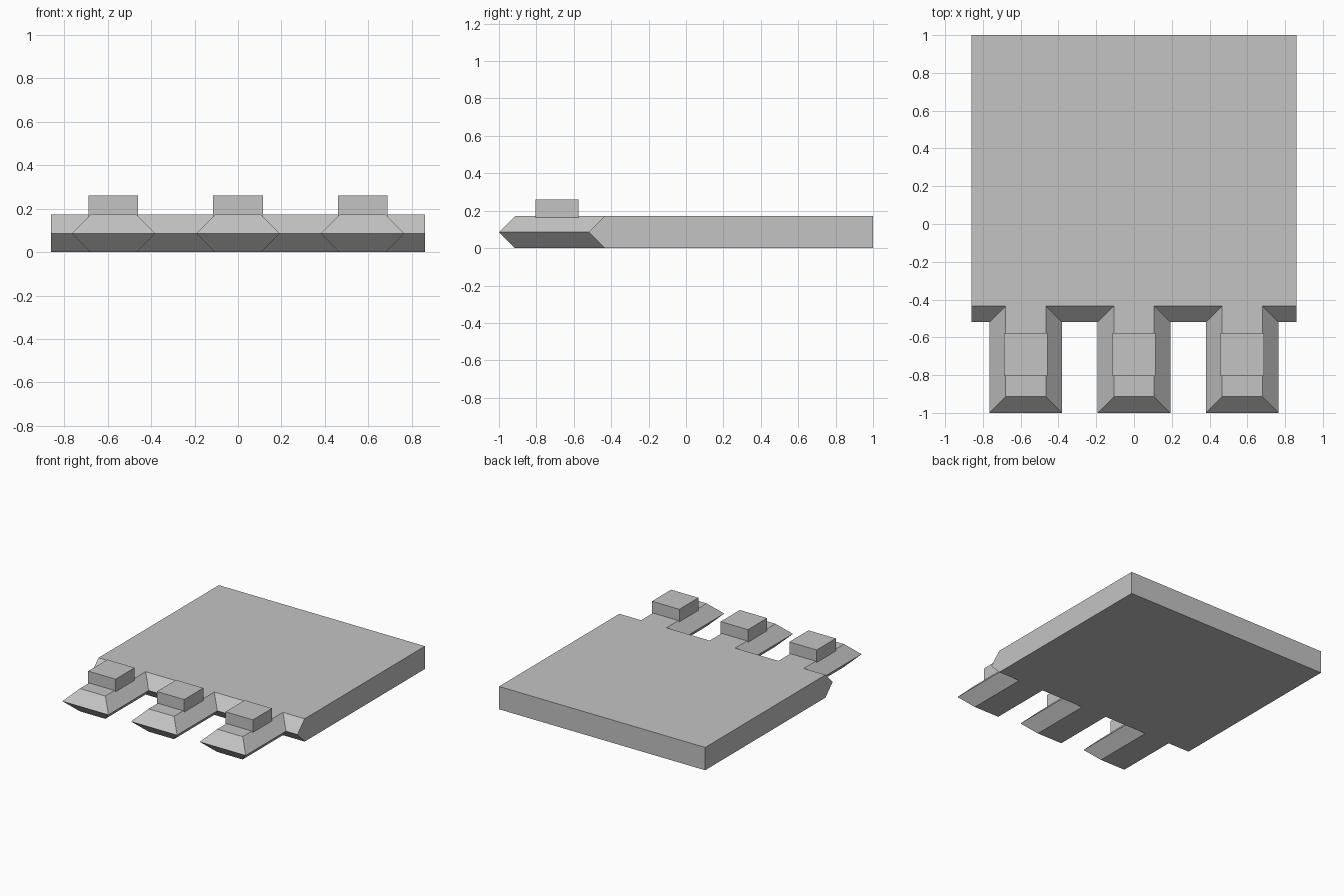
import bpy, bmesh

if "Cube" in bpy.data.objects:
    bpy.data.objects.remove(bpy.data.objects["Cube"])

CENTRES = (-0.573, 0.0, 0.573)

grey = bpy.data.materials.new("plain grey")
grey.diffuse_color = (0.55, 0.55, 0.55, 1)
grey.use_nodes = True
grey.node_tree.nodes["Principled BSDF"].inputs["Base Color"].default_value = grey.diffuse_color


def finish(bm, name):
    bmesh.ops.recalc_face_normals(bm, faces=bm.faces)
    mesh = bpy.data.meshes.new(name)
    bm.to_mesh(mesh)
    bm.free()
    mesh.materials.append(grey)
    ob = bpy.data.objects.new(name, mesh)
    bpy.context.collection.objects.link(ob)
    return ob


def outline(inset):
    """Plate outline with three front prongs, pulled in by inset."""
    half, edge, tip = 0.192 - inset, -0.52 + inset, -1 + inset
    pts = [(-0.86, 1), (-0.86, edge)]
    for c in CENTRES:
        pts += [(c - half, edge), (c - half, tip), (c + half, tip), (c + half, edge)]
    return pts + [(0.86, edge), (0.86, 1)]


# Pronged plate: three stacked outlines, widest at mid height
bm = bmesh.new()
rings = [[bm.verts.new((x, y, z)) for x, y in outline(inset)]
         for z, inset in ((0, 0.086), (0.086, 0), (0.172, 0.086))]
n = len(rings[0])
for low, high in zip(rings, rings[1:]):
    for i in range(n):
        j = (i + 1) % n
        bm.faces.new((low[i], low[j], high[j], high[i]))
bm.faces.new(rings[0][::-1])
bm.faces.new(rings[-1])
finish(bm, "pronged_plate")

# Raised block on each prong
for k, c in enumerate(CENTRES):
    bm = bmesh.new()
    bmesh.ops.create_cube(bm, size=1)
    bmesh.ops.scale(bm, vec=(0.228, 0.228, 0.095), verts=bm.verts)
    bmesh.ops.translate(bm, vec=(c, -0.69, 0.2115), verts=bm.verts)
    finish(bm, f"prong_block_{k + 1}")
